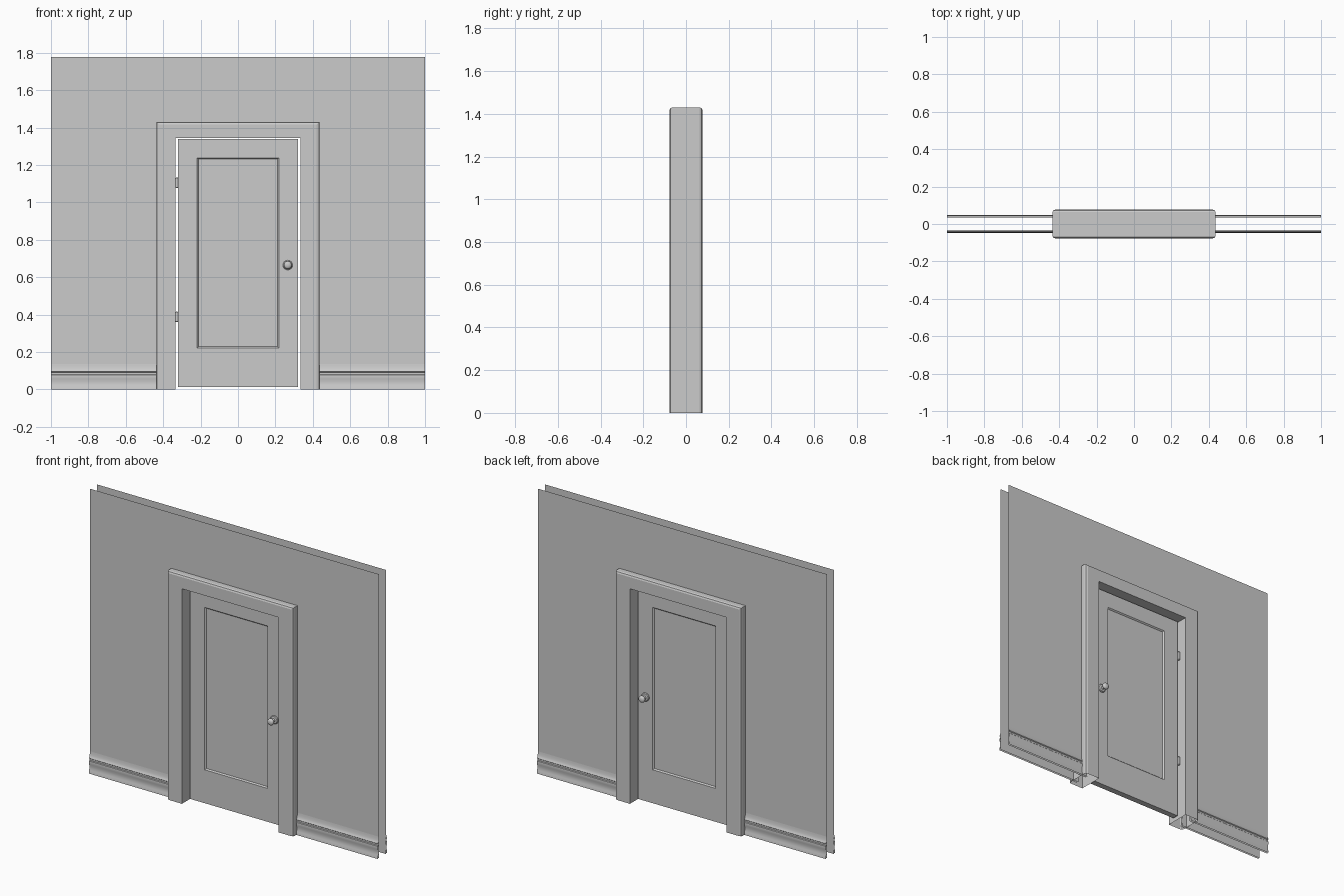
import bpy, bmesh, math

if "Cube" in bpy.data.objects:
    bpy.data.objects.remove(bpy.data.objects["Cube"])

WALL_Y, WALL_H = 0.035, 1.777
KNOB_X, KNOB_Z = 0.266, 0.665
DOOR_Y = 0.019


def make(name, verts, faces, smooth=None, fix=True):
    me = bpy.data.meshes.new(name)
    me.from_pydata(verts, [], faces)
    if fix:
        bm = bmesh.new()
        bm.from_mesh(me)
        bmesh.ops.recalc_face_normals(bm, faces=bm.faces)
        bm.to_mesh(me)
        bm.free()
    ob = bpy.data.objects.new(name, me)
    bpy.context.collection.objects.link(ob)
    if smooth:
        bpy.ops.object.select_all(action='DESELECT')
        ob.select_set(True)
        bpy.context.view_layer.objects.active = ob
        bpy.ops.object.shade_smooth_by_angle(angle=math.radians(smooth))
    return ob


def loft(name, rings, closed=True, caps=False, smooth=None, fix=True):
    """Bridge equal-length rings of points with quads."""
    n = len(rings[0])
    verts = [p for r in rings for p in r]
    faces = []
    for i in range(len(rings) - 1):
        for j in range(n if closed else n - 1):
            k = (j + 1) % n
            faces.append((i * n + j, i * n + k, (i + 1) * n + k, (i + 1) * n + j))
    if caps:
        faces.append(tuple(range(n))[::-1])
        faces.append(tuple(range(len(verts) - n, len(verts))))
    return make(name, verts, faces, smooth, fix)


def turned(name, profile, center, axis, sign=1, seg=24):
    """Turn (radius, height) points about the y or z axis."""
    cx, cy, cz = center
    rings = []
    for r, h in profile:
        ring = []
        for i in range(seg):
            a = 2 * math.pi * i / seg
            u, v = r * math.cos(a), r * math.sin(a)
            ring.append((cx + u, cy + sign * h, cz + v) if axis == 'y'
                        else (cx + u, cy + v, cz + h))
        rings.append(ring)
    return loft(name, rings, caps=True, smooth=35)


# Casing: section (distance out from opening, y), mitred round the opening
ix, iz, d, y = 0.334, 1.345, 0.102, 0.077
section = [(0, -y), (d - 0.015, -y), (d - 0.004, -y + 0.004), (d, -y + 0.013),
           (d, y - 0.013), (d - 0.004, y - 0.004), (d - 0.015, y), (0, y)]
rings = []
for sx, top in ((-1, 0), (-1, 1), (1, 1), (1, 0)):
    rings.append([(sx * (ix + o), yy, top * (iz + o * 0.085 / d)) for o, yy in section])
loft("door_casing", rings)

# Door: one loft from front panel, around the edges, to the back panel
half = [(0.211, 0.229, 1.231, 0.011), (0.213, 0.227, 1.233, 0.014),
        (0.218, 0.222, 1.238, DOOR_Y), (0.320, 0.013, 1.338, DOOR_Y)]
stations = [(w, a, b, -t) for w, a, b, t in half] + half[::-1]
loft("door", [[(-w, t, a), (w, t, a), (w, t, b), (-w, t, b)]
              for w, a, b, t in stations], caps=True)

# Knobs on both faces: rose, neck and rounded grip
knob = [(0.026, 0), (0.026, 0.004), (0.022, 0.008), (0.010, 0.010), (0.009, 0.022),
        (0.015, 0.026), (0.020, 0.032), (0.021, 0.038), (0.019, 0.044),
        (0.014, 0.048), (0.006, 0.050)]
# Walls with a doorway, and skirting on each side of it
skirting = [(0, 0.135), (0.001, 0.125), (0.003, 0.113), (0.006, 0.103), (0.010, 0.097),
            (0.010, 0.095), (0.005, 0.091), (0.005, 0.081), (0.009, 0.077),
            (0.010, 0.068), (0.008, 0.056), (0.006, 0.044), (0.006, 0.032),
            (0.008, 0.020), (0.011, 0.010), (0.012, 0)]
outline = [(-1, 0), (-0.4, 0), (-0.4, 1.4), (0.4, 1.4),
           (0.4, 0), (1, 0), (1, WALL_H), (-1, WALL_H)]
for side, s in (("front", -1), ("back", 1)):
    turned(side + "_knob", knob, (KNOB_X, s * DOOR_Y, KNOB_Z), 'y', s)
    order = tuple(range(8)) if s < 0 else tuple(range(8))[::-1]
    make(side + "_wall", [(x, s * WALL_Y, z) for x, z in outline], [order], fix=False)
    for hand, a, b in (("left", -1, -0.4), ("right", 0.4, 1)):
        ends = (a, b) if s > 0 else (b, a)
        loft(f"{side}_{hand}_skirting",
             [[(x, s * (WALL_Y + o), z) for o, z in skirting] for x in ends],
             closed=False, smooth=30, fix=False)

# Hinge barrels at the back of the hinged edge
for name, z in (("upper_hinge", 1.105), ("lower_hinge", 0.388)):
    barrel = [(0.004, -0.028), (0.007, -0.025), (0.007, 0.025), (0.004, 0.028)]
    turned(name, barrel, (-0.327, DOOR_Y + 0.003, z), 'z', seg=12)
